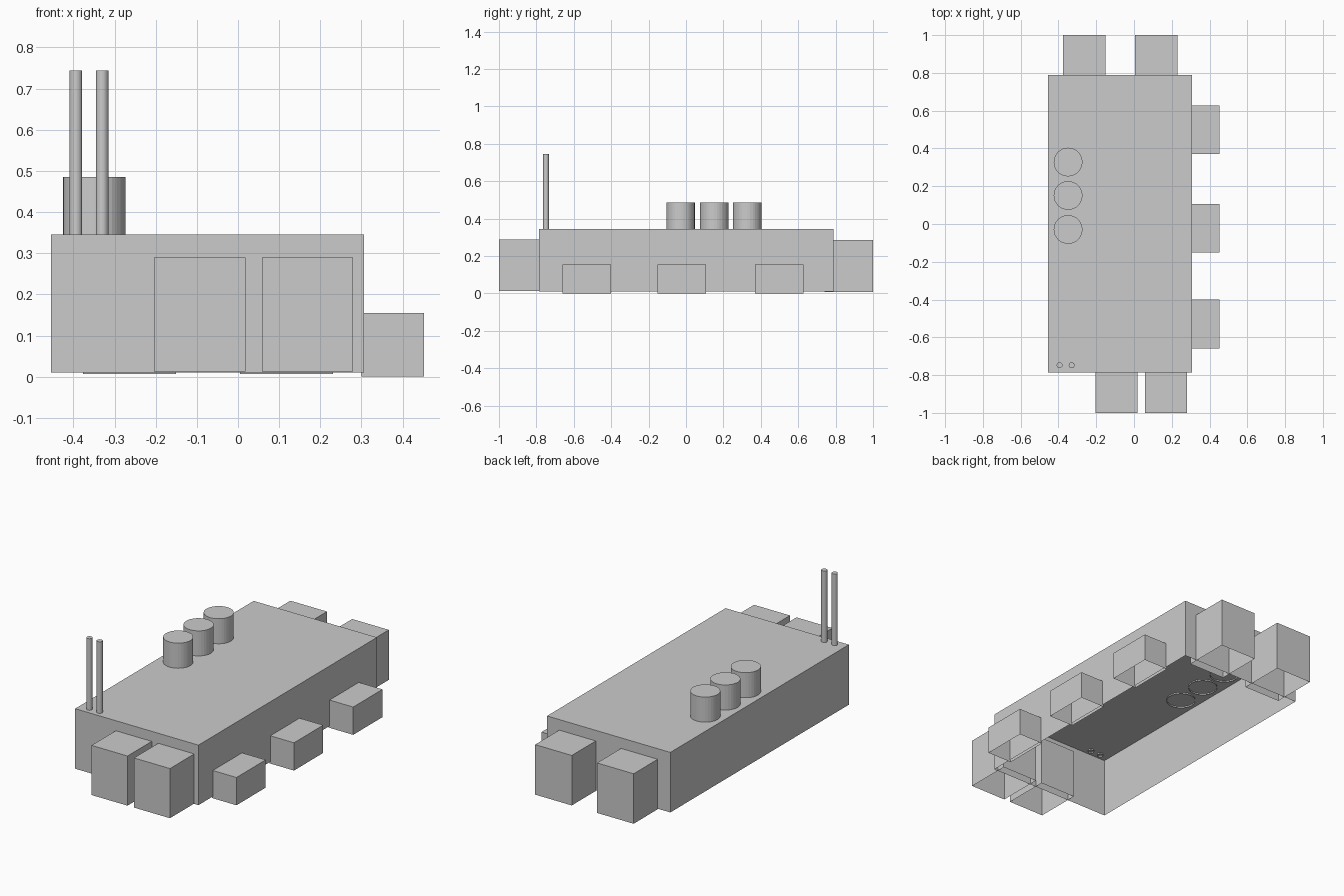
import bpy, bmesh
from mathutils import Matrix, Vector

if "Cube" in bpy.data.objects:
    bpy.data.objects.remove(bpy.data.objects["Cube"])


def finish(bm, name):
    # Shells are open underneath: drop the downward-facing faces
    bm.normal_update()
    down = [f for f in bm.faces if f.normal.z < -0.9]
    bmesh.ops.delete(bm, geom=down, context='FACES_ONLY')
    mesh = bpy.data.meshes.new(name)
    bm.to_mesh(mesh)
    bm.free()
    obj = bpy.data.objects.new(name, mesh)
    bpy.context.collection.objects.link(obj)
    return obj


def box(name, x, y, z):
    bm = bmesh.new()
    centre = Vector([(a + b) / 2 for a, b in (x, y, z)])
    size = [b - a for a, b in (x, y, z)]
    bmesh.ops.create_cube(bm, size=1, matrix=Matrix.Translation(centre) @ Matrix.Diagonal((*size, 1)))
    return finish(bm, name)


def tube(name, x, y, r, z0, z1, sides):
    bm = bmesh.new()
    bmesh.ops.create_cone(bm, cap_ends=True, segments=sides, radius1=r, radius2=r,
                          depth=z1 - z0, matrix=Matrix.Translation((x, y, (z0 + z1) / 2)))
    return finish(bm, name)


# Main hall
box("main_hall", (-0.455, 0.306), (-0.786, 0.788), (0.01, 0.345))

# Front and back annexes, pushed slightly into the hall
for i, x in enumerate((-0.204, 0.058)):
    box(f"front_annex_{i + 1}", (x, x + 0.222), (-1.0, -0.74), (0.012, 0.289))
for i, x in enumerate((-0.377, 0.005)):
    box(f"back_annex_{i + 1}", (x, x + 0.226), (0.74, 1.0), (0.007, 0.286))

# Low side annexes
for i, y in enumerate((-0.659, -0.152, 0.37)):
    box(f"side_annex_{i + 1}", (0.30, 0.452), (y, y + 0.258), (0, 0.155))

# Roof tanks
for i, y in enumerate((-0.029, 0.151, 0.328)):
    tube(f"roof_tank_{i + 1}", -0.349, y, 0.076, 0.337, 0.485, 32)

# Tall thin chimneys
for i, x in enumerate((-0.394, -0.33)):
    tube(f"chimney_{i + 1}", x, -0.748, 0.0155, 0.337, 0.744, 32)
